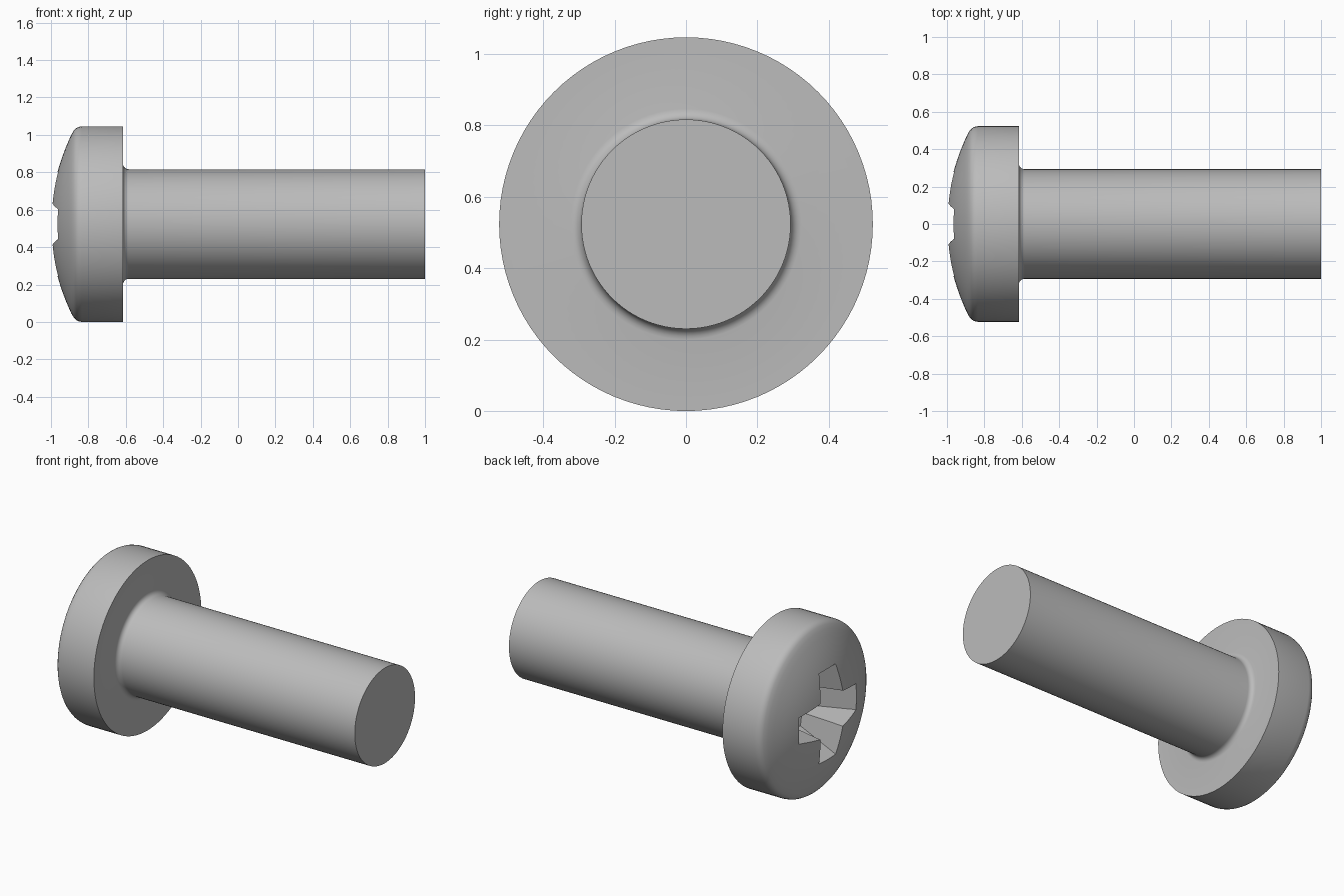
import bpy, bmesh, math
from mathutils import Matrix, Vector

cube = bpy.data.objects.get("Cube")
if cube:
    bpy.data.objects.remove(cube, do_unlink=True)

RADIUS = 0.523
SEGMENTS = 96

steel = bpy.data.materials.new("grey steel")
steel.use_nodes = True
colour = (0.5, 0.5, 0.5, 1)
steel.diffuse_color = colour
steel.node_tree.nodes["Principled BSDF"].inputs["Base Color"].default_value = colour


def make_object(name, bm):
    bmesh.ops.remove_doubles(bm, verts=bm.verts, dist=1e-5)
    bmesh.ops.recalc_face_normals(bm, faces=bm.faces)
    bmesh.ops.translate(bm, verts=bm.verts, vec=(0, 0, RADIUS))
    mesh = bpy.data.meshes.new(name)
    bm.to_mesh(mesh)
    bm.free()
    mesh.materials.append(steel)
    obj = bpy.data.objects.new(name, mesh)
    bpy.context.collection.objects.link(obj)
    return obj


def turned_body(name, profile):
    """Spin an (x, radius) profile around the x axis."""
    bm = bmesh.new()
    verts = [bm.verts.new((x, 0, r)) for x, r in profile]
    edges = [bm.edges.new(pair) for pair in zip(verts, verts[1:])]
    bmesh.ops.spin(bm, geom=verts + edges, cent=(0, 0, 0), axis=(1, 0, 0),
                   angle=math.tau, steps=SEGMENTS, use_merge=True)
    return make_object(name, bm)


def cross_ring(bm, x, tip, half_width, inner):
    """Outline of a four-armed cross at one depth."""
    quarter = [(tip, -half_width), (tip, half_width), (inner, inner)]
    return [bm.verts.new(Matrix.Rotation(k * math.pi / 2, 3, 'X') @ Vector((x, y, z)))
            for k in range(4) for y, z in quarter]


# Domed head, rounded rim, fillet under the head, plain shank
dome = [(-1.003 + r * r / 2.04, r) for r in (0.477 * i / 14 for i in range(15))]
rim = [(-0.878, 0.5), (-0.868, 0.511), (-0.854, 0.519), (-0.835, RADIUS), (-0.615, RADIUS)]
fillet = [(-0.585 - 0.03 * math.cos(a), 0.323 - 0.03 * math.sin(a))
          for a in (math.pi / 2 * i / 5 for i in range(6))]
end = [(1, 0.293), (1, 0)]
screw = turned_body("screw_body", dome + rim + fillet + end)

# Tapered cross recess
bm = bmesh.new()
top = cross_ring(bm, -1.03, 0.312, 0.083, 0.113)
bottom = cross_ring(bm, -0.73, 0.162, 0.07, 0.085)
point = bm.verts.new((-0.68, 0, 0))
bm.faces.new(top)
for i in range(len(top)):
    j = (i + 1) % len(top)
    bm.faces.new((top[i], top[j], bottom[j], bottom[i]))
    bm.faces.new((bottom[i], bottom[j], point))
cutter = make_object("recess_cutter", bm)
cutter.hide_render = True

cut = screw.modifiers.new("cross_recess", 'BOOLEAN')
cut.operation = 'DIFFERENCE'
cut.solver = 'EXACT'
cut.object = cutter
bpy.ops.object.select_all(action='DESELECT')
bpy.context.view_layer.objects.active = screw
screw.select_set(True)
bpy.ops.object.modifier_apply(modifier=cut.name)
bpy.data.objects.remove(cutter, do_unlink=True)
bpy.ops.object.shade_smooth_by_angle(angle=math.radians(25))
